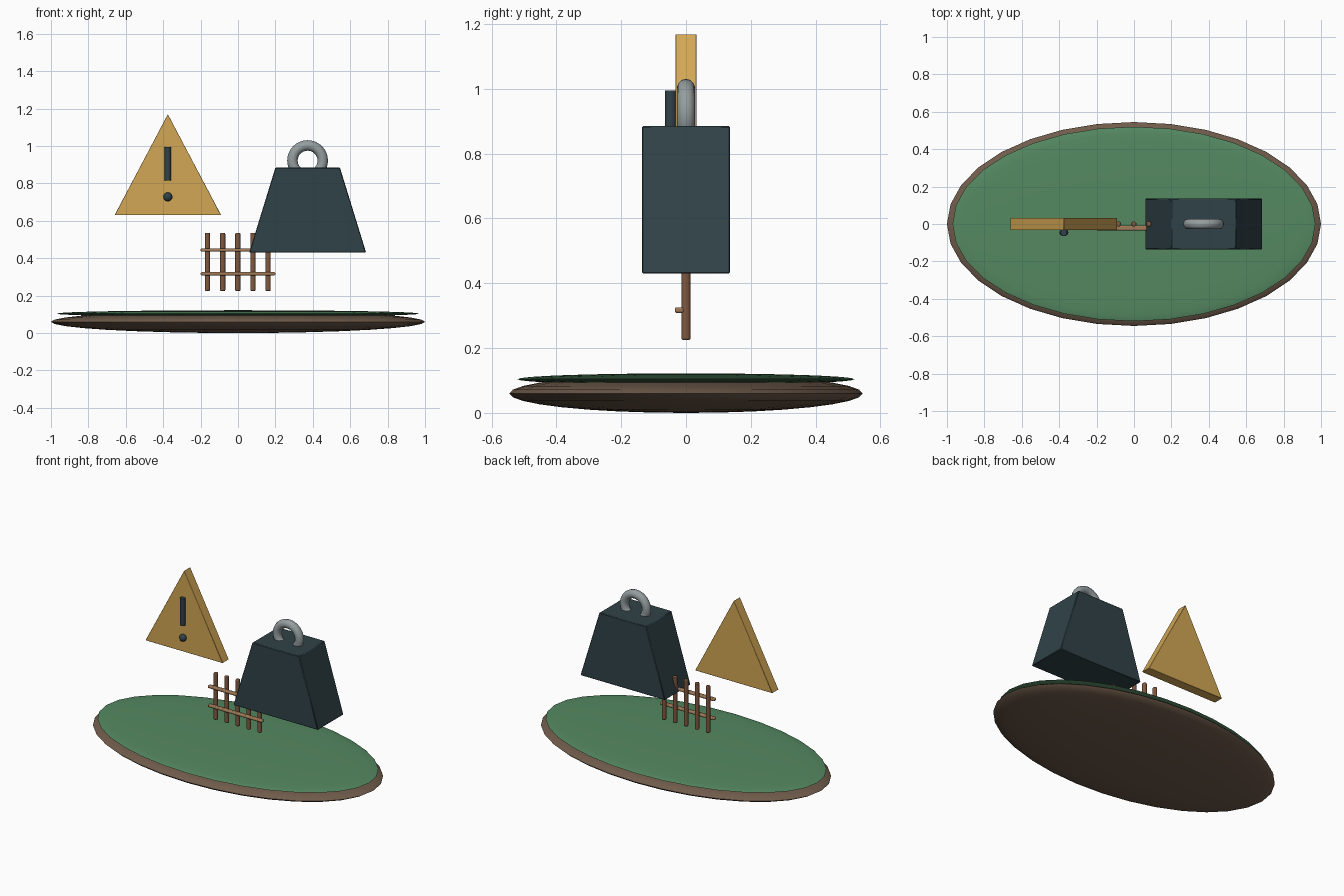
import bpy, math

if "Cube" in bpy.data.objects:
    bpy.data.objects.remove(bpy.data.objects["Cube"])


def material(name, rgb):
    m = bpy.data.materials.new(name)
    m.diffuse_color = (*rgb, 1)
    m.use_nodes = True
    m.node_tree.nodes["Principled BSDF"].inputs["Base Color"].default_value = m.diffuse_color
    return m


SOIL = material("soil", (0.16, 0.105, 0.07))
GRASS = material("grass", (0.09, 0.25, 0.12))
YELLOW = material("yellow", (0.65, 0.39, 0.09))
DARK = material("dark_iron", (0.03, 0.055, 0.065))
STEEL = material("steel", (0.3, 0.34, 0.35))
WOOD = material("wood", (0.22, 0.1, 0.05))
PALE = material("pale_wood", (0.36, 0.2, 0.1))


def finish(name, mat, scale=(1, 1, 1), bevel=0, segments=2):
    ob = bpy.context.object
    ob.name = name
    ob.scale = scale
    bpy.ops.object.transform_apply(location=False, rotation=True, scale=True)
    ob.data.materials.append(mat)
    if bevel:
        b = ob.modifiers.new("bevel", 'BEVEL')
        b.width, b.segments = bevel, segments
    bpy.ops.object.shade_smooth_by_angle(angle=math.radians(35))
    return ob


def ellipsoid(name, loc, radii, mat, seg=32, rings=16):
    bpy.ops.mesh.primitive_uv_sphere_add(segments=seg, ring_count=rings, location=loc)
    finish(name, mat, radii)


def rod(name, loc, radius, length, mat, bevel):
    bpy.ops.mesh.primitive_cylinder_add(vertices=16, radius=radius, depth=length, location=loc)
    finish(name, mat, bevel=bevel)


def slab(name, outline, half_depth, mat, bevel):
    # front outline in x,z extruded symmetrically along y
    n = len(outline)
    verts = [(x, y, z) for y in (-half_depth, half_depth) for x, z in outline]
    faces = [tuple(range(n)), tuple(range(2 * n - 1, n - 1, -1))]
    faces += [(i, i + n, (i + 1) % n + n, (i + 1) % n) for i in range(n)]
    me = bpy.data.meshes.new(name)
    me.from_pydata(verts, [], faces)
    ob = bpy.data.objects.new(name, me)
    bpy.context.collection.objects.link(ob)
    bpy.ops.object.select_all(action='DESELECT')
    bpy.context.view_layer.objects.active = ob
    ob.select_set(True)
    finish(name, mat, bevel=bevel, segments=1)


# Island
ellipsoid("soil_base", (0, 0, 0.06), (1, 0.545, 0.06), SOIL)
ellipsoid("grass_top", (0, 0, 0.104), (0.97, 0.52, 0.018), GRASS)

# Warning sign
slab("sign_plate", [(-0.66, 0.63), (-0.09, 0.63), (-0.375, 1.17)], 0.033, YELLOW, 0.002)
rod("sign_bar", (-0.375, -0.047, 0.905), 0.018, 0.18, DARK, 0.001)
ellipsoid("sign_dot", (-0.375, -0.045, 0.728), (0.024, 0.02, 0.024), DARK, 16, 8)

# Heavy weight with ring handle
slab("weight_body", [(0.06, 0.43), (0.685, 0.43), (0.545, 0.885), (0.2, 0.885)], 0.136, DARK, 0.004)
bpy.ops.mesh.primitive_torus_add(major_radius=0.081, minor_radius=0.028, major_segments=32,
                                 minor_segments=12, location=(0.372, 0, 0.922),
                                 rotation=(math.pi / 2, 0, 0))
finish("weight_ring", STEEL)

# Fence
for i in range(5):
    rod(f"fence_post_{i + 1}", (-0.163 + i * 0.081, 0, 0.38), 0.014, 0.31, WOOD, 0.005)
for i, z in enumerate((0.317, 0.444)):
    bpy.ops.mesh.primitive_cube_add(size=1, location=(0, -0.021, z))
    finish(f"fence_rail_{i + 1}", PALE, (0.4, 0.027, 0.018), 0.006)
